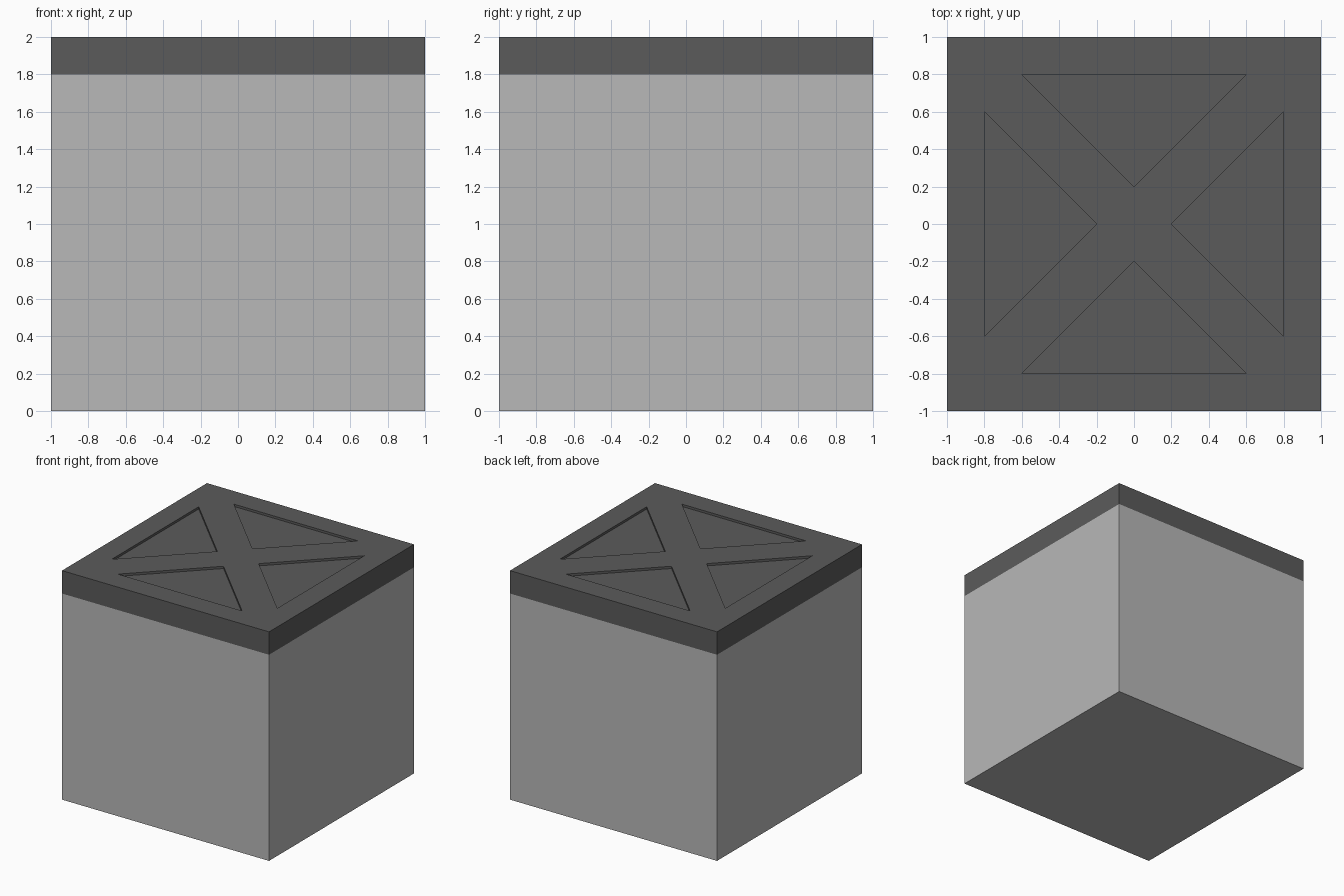
import bpy, bmesh
from mathutils import Matrix
from math import radians

if "Cube" in bpy.data.objects:
    bpy.data.objects.remove(bpy.data.objects["Cube"])

SEAM, TOP, DEPTH = 1.8, 2.0, 0.02


def material(name, v):
    m = bpy.data.materials.new(name)
    m.diffuse_color = (v, v, v, 1)
    m.use_nodes = True
    m.node_tree.nodes["Principled BSDF"].inputs["Base Color"].default_value = m.diffuse_color
    return m


def make_object(name, bm):
    bmesh.ops.recalc_face_normals(bm, faces=bm.faces)
    mesh = bpy.data.meshes.new(name)
    bm.to_mesh(mesh)
    bm.free()
    obj = bpy.data.objects.new(name, mesh)
    bpy.context.collection.objects.link(obj)
    return obj


# Box body, cut around at the lid seam
bm = bmesh.new()
bmesh.ops.create_cube(bm, size=2, matrix=Matrix.Translation((0, 0, 1)))
bmesh.ops.bisect_plane(bm, geom=bm.verts[:] + bm.edges[:] + bm.faces[:],
                       plane_co=(0, 0, SEAM), plane_no=(0, 0, 1))
box = make_object("lidded_box", bm)

# Four triangular prisms that sink the panels into the lid
bm = bmesh.new()
for i in range(4):
    turn = Matrix.Rotation(radians(90 * i), 3, 'Z')
    corners = [(0, 0.2), (0.6, 0.8), (-0.6, 0.8)]
    face = bm.faces.new([bm.verts.new(turn @ Matrix.Translation((x, y, TOP - DEPTH)).translation)
                         for x, y in corners])
    grown = bmesh.ops.extrude_face_region(bm, geom=[face], use_keep_orig=True)
    bmesh.ops.translate(bm, vec=(0, 0, 0.2),
                        verts=[g for g in grown["geom"] if isinstance(g, bmesh.types.BMVert)])
cutter = make_object("panel_cutter", bm)
cutter.hide_render = True

cut = box.modifiers.new("panels", 'BOOLEAN')
cut.operation = 'DIFFERENCE'
cut.solver = 'EXACT'
cut.object = cutter
bpy.context.view_layer.objects.active = box
bpy.ops.object.modifier_apply(modifier=cut.name)
bpy.data.objects.remove(cutter)

# Light body, dark lid by height
box.data.materials.clear()
box.data.materials.append(material("light_grey", 0.48))
box.data.materials.append(material("dark_grey", 0.105))
for p in box.data.polygons:
    p.material_index = int(p.center.z > SEAM)
    p.use_smooth = False
